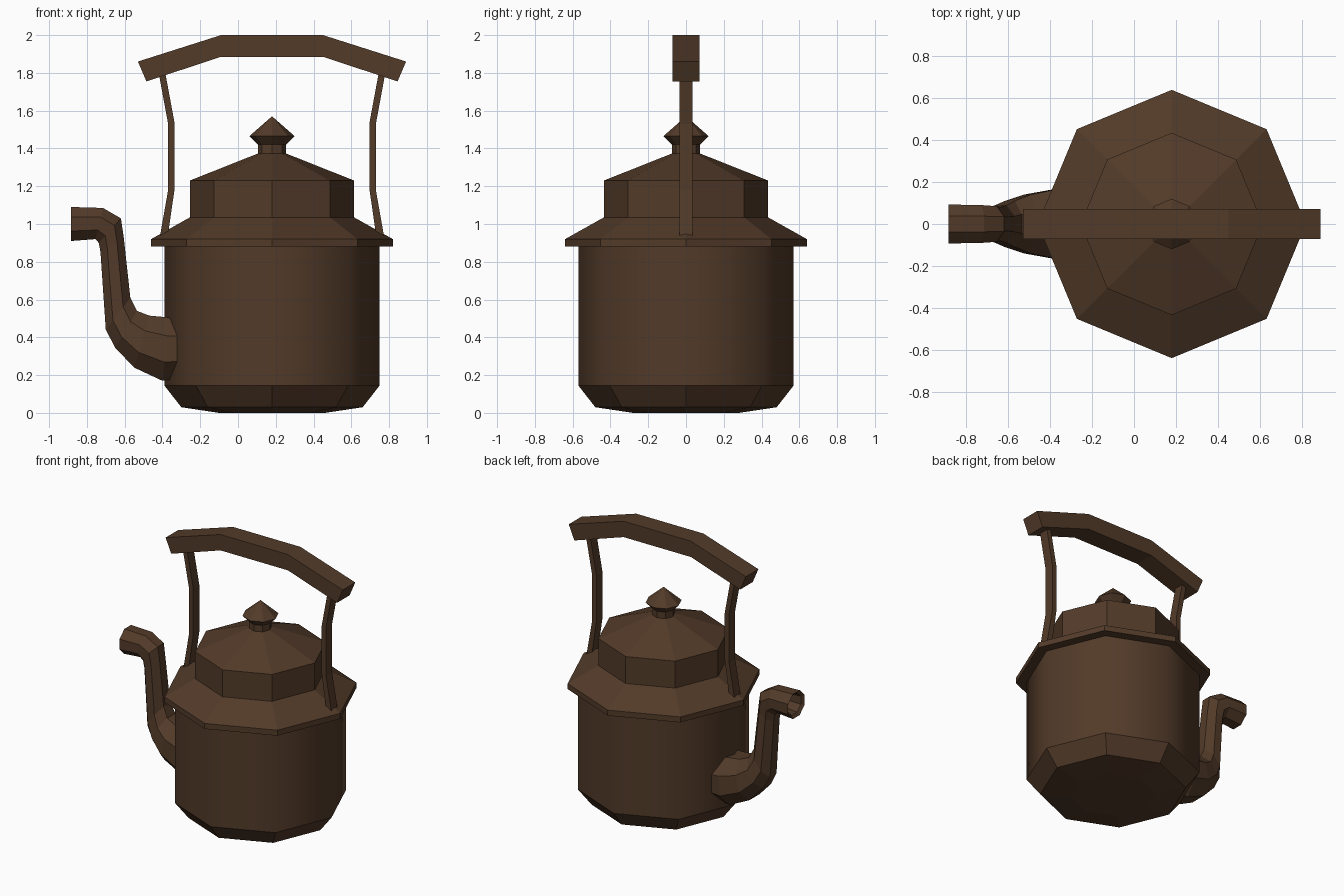
import bpy, bmesh, math

if "Cube" in bpy.data.objects:
    bpy.data.objects.remove(bpy.data.objects["Cube"])

CX = 0.18          # axis of the pot
SIDES = 8

brown = bpy.data.materials.new("dark brown metal")
brown.diffuse_color = (0.085, 0.043, 0.022, 1)
brown.use_nodes = True
brown.node_tree.nodes["Principled BSDF"].inputs["Base Color"].default_value = brown.diffuse_color


def finish(bm, name, fix_normals=False):
    if fix_normals:
        bmesh.ops.recalc_face_normals(bm, faces=bm.faces)
    me = bpy.data.meshes.new(name)
    bm.to_mesh(me)
    bm.free()
    me.materials.append(brown)
    ob = bpy.data.objects.new(name, me)
    bpy.context.collection.objects.link(ob)
    return ob


def bridge(bm, a, b, smooth=False):
    """Quads (or triangles to a single point) between two rings."""
    n = max(len(a), len(b))
    for i in range(n):
        j = (i + 1) % n
        if len(a) == 1:
            f = bm.faces.new((a[0], b[j], b[i]))
        elif len(b) == 1:
            f = bm.faces.new((a[i], a[j], b[0]))
        else:
            f = bm.faces.new((a[i], a[j], b[j], b[i]))
        f.smooth = smooth


def lathe(name, profile, smooth_bands=()):
    """Eight-sided turning of (radius, z) points, listed bottom to top."""
    bm = bmesh.new()
    rings = []
    for r, z in profile:
        n = SIDES if r > 0 else 1
        rings.append([bm.verts.new((CX + r * math.cos(math.tau * i / SIDES),
                                    r * math.sin(math.tau * i / SIDES), z))
                      for i in range(n)])
    for k in range(len(rings) - 1):
        bridge(bm, rings[k], rings[k + 1], k in smooth_bands)
    return finish(bm, name)


def extrude_profile(name, pts, half_y):
    """Front-view outline given thickness along y."""
    bm = bmesh.new()
    a = [bm.verts.new((x, -half_y, z)) for x, z in pts]
    b = [bm.verts.new((x, half_y, z)) for x, z in pts]
    bm.faces.new(a)
    bm.faces.new(b[::-1])
    bridge(bm, a, b)
    return finish(bm, name, True)


# Pot: body with smooth wall, sloping shoulder, lid and knob
lathe("body", [(0, 0), (0.28, 0), (0.48, 0.03), (0.57, 0.145), (0.57, 0.88)], (3,))
lathe("shoulder", [(0.57, 0.88), (0.64, 0.88), (0.64, 0.92), (0.435, 1.035)])
lathe("lid", [(0.435, 1.035), (0.435, 1.23), (0.07, 1.375)])
lathe("knob", [(0.075, 1.365), (0.075, 1.42), (0.12, 1.465), (0, 1.57)])

# Handle grip: arched bar
half = [(0.27, 2.0), (0.71, 1.86), (0.665, 1.755), (0.27, 1.885)]
extrude_profile("handle_grip",
                [(CX + x, z) for x, z in half] +
                [(CX - x, z) for x, z in reversed(half)], 0.072)

# Handle posts: bent flat bars, mirrored
post = [(0.552, 0.935), (0.515, 1.19), (0.515, 1.53), (0.565, 1.80),
        (0.60, 1.80), (0.55, 1.53), (0.55, 1.18), (0.593, 0.935)]
for s, side in ((-1, "left"), (1, "right")):
    extrude_profile("handle_post_" + side, [(CX + s * x, z) for x, z in post], 0.035)

# Spout: lower edge x,z / upper edge x,z / half width in y
spout = [(-0.32, 0.18, -0.30, 0.50, 0.165),
         (-0.40, 0.17, -0.36, 0.505, 0.165),
         (-0.55, 0.24, -0.47, 0.515, 0.14),
         (-0.65, 0.345, -0.535, 0.54, 0.11),
         (-0.70, 0.44, -0.57, 0.61, 0.09),
         (-0.728, 0.85, -0.605, 0.93, 0.08),
         (-0.737, 0.90, -0.62, 1.03, 0.085),
         (-0.755, 0.92, -0.715, 1.085, 0.09),
         (-0.885, 0.91, -0.885, 1.09, 0.093)]
bm = bmesh.new()
rings = []


def spout_ring(x0, z0, x1, z1, w, scale=1.0):
    k = scale / math.cos(math.pi / 8)
    ring = []
    for i in range(8):
        t = math.tau * (i + 0.5) / 8
        c, s = k * math.cos(t) / 2, k * math.sin(t)
        ring.append(bm.verts.new(((x0 + x1) / 2 + c * (x1 - x0), s * w,
                                  (z0 + z1) / 2 + c * (z1 - z0))))
    return ring


for row in spout:
    rings.append(spout_ring(*row))
# Hollow mouth: thin lip and inner wall
rings.append(spout_ring(-0.87, 0.91, -0.87, 1.09, 0.093, 0.78))
rings.append(spout_ring(-0.76, 0.92, -0.73, 1.085, 0.09, 0.74))
for a, b in zip(rings, rings[1:]):
    bridge(bm, a, b)
bm.faces.new(rings[-1])
finish(bm, "spout", True)
